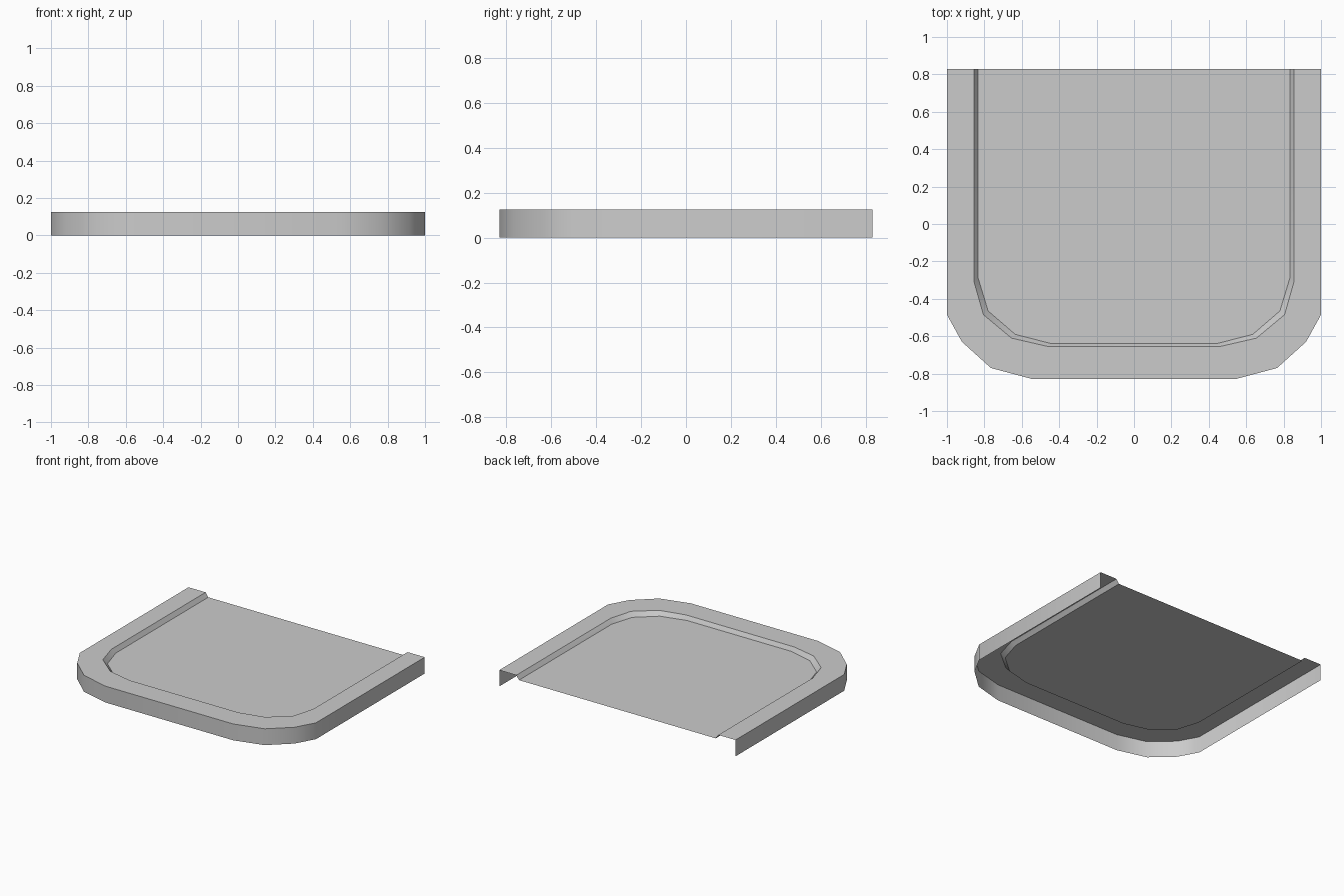
import bpy, bmesh, math

cube = bpy.data.objects.get("Cube")
if cube:
    bpy.data.objects.remove(cube, do_unlink=True)

grey = bpy.data.materials.new("light grey")
grey.use_nodes = True
colour = (0.6, 0.6, 0.6, 1)
grey.diffuse_color = colour
grey.node_tree.nodes["Principled BSDF"].inputs["Base Color"].default_value = colour

BACK, TOP, PANEL = 0.83, 0.125, 0.093

# Right half of each outline, from the back edge to the front
OUTER = [(1, BACK), (1, -0.485), (0.92, -0.63), (0.765, -0.77), (0.54, -0.83)]
LIP = [(0.855, BACK), (0.855, -0.31), (0.805, -0.485), (0.655, -0.61), (0.46, -0.655)]
INNER = [(0.833, BACK), (0.833, -0.29), (0.78, -0.465), (0.635, -0.59), (0.44, -0.64)]


def ring(bm, half, z):
    """Open U-shaped row of vertices mirrored across x."""
    points = half + [(-x, y) for x, y in reversed(half)]
    return [bm.verts.new((x, y, z)) for x, y in points]


# Open-bottomed tray: skirt, rim, sloped step and recessed panel
bm = bmesh.new()
rows = [ring(bm, OUTER, 0), ring(bm, OUTER, TOP), ring(bm, LIP, TOP), ring(bm, INNER, PANEL)]
for a, b in zip(rows, rows[1:]):
    for i in range(len(a) - 1):
        bm.faces.new((a[i], b[i], b[i + 1], a[i + 1]))
bm.faces.new(list(reversed(rows[-1])))
bm.normal_update()
# Skirt faces outward, all other faces look upward
for f in bm.faces:
    c = f.calc_center_median()
    flat = abs(f.normal.z) > 0.1
    if (f.normal.z if flat else f.normal.dot(c)) < 0:
        f.normal_flip()

mesh = bpy.data.meshes.new("tray_shell")
bm.to_mesh(mesh)
bm.free()
mesh.materials.append(grey)
tray = bpy.data.objects.new("tray_shell", mesh)
bpy.context.collection.objects.link(tray)

bpy.ops.object.select_all(action='DESELECT')
tray.select_set(True)
bpy.context.view_layer.objects.active = tray
bpy.ops.object.shade_smooth_by_angle(angle=math.radians(35))
